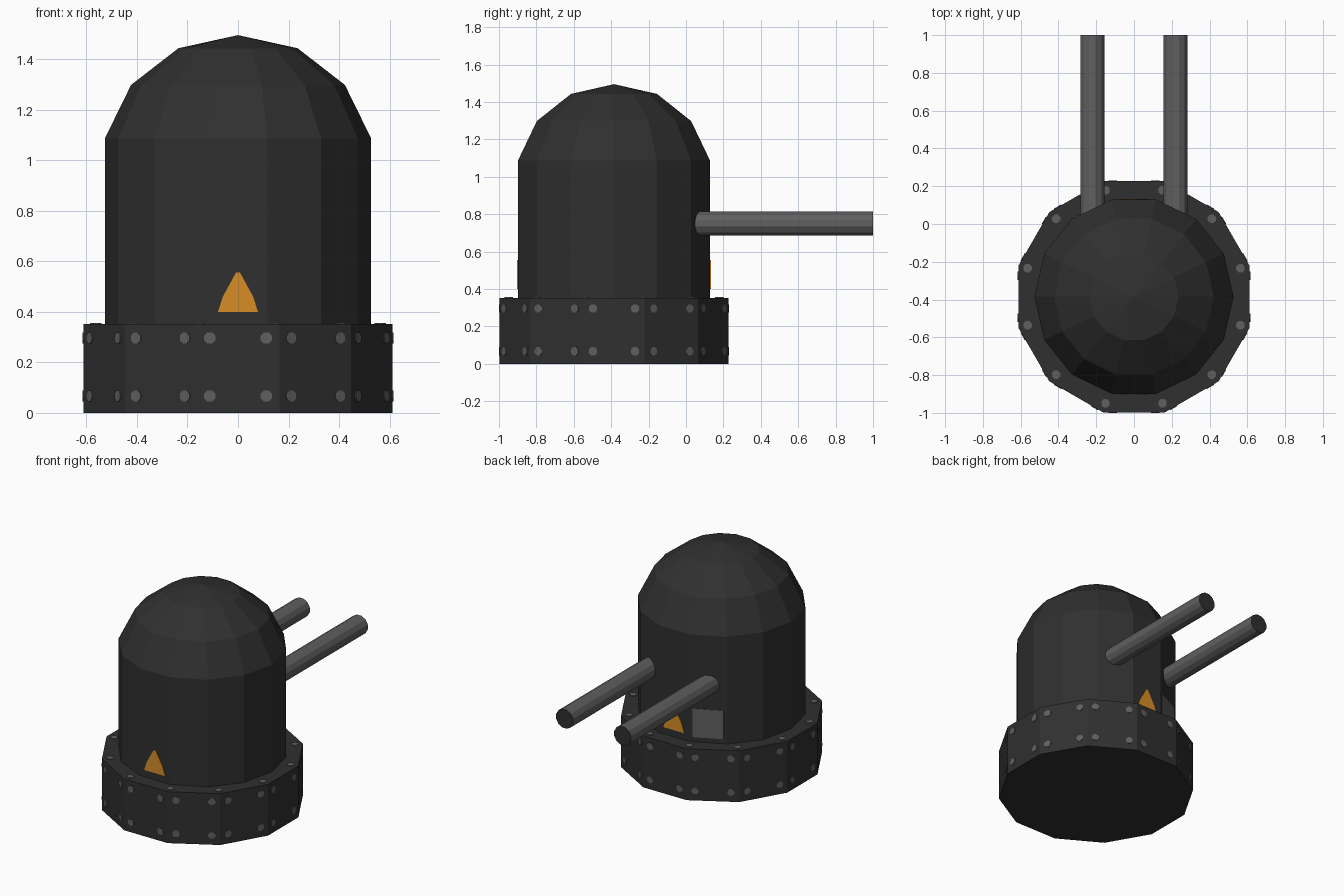
import bpy, bmesh, math
from mathutils import Matrix, Vector

if "Cube" in bpy.data.objects:
    bpy.data.objects.remove(bpy.data.objects["Cube"])

CY = -0.385                      # y of the turret axis
AP = 0.612                       # base apothem
BODY_AP = 0.527 * math.cos(math.pi / 14)


def mat(name, c):
    m = bpy.data.materials.new(name)
    m.diffuse_color = (*c, 1)
    m.use_nodes = True
    m.node_tree.nodes["Principled BSDF"].inputs["Base Color"].default_value = m.diffuse_color
    return m


DARK = mat("dark_metal", (0.029, 0.029, 0.029))
GREY = mat("grey_metal", (0.115, 0.115, 0.115))
ORANGE = mat("warning_orange", (0.68, 0.27, 0.02))


def finish(name, bm, *mats):
    bmesh.ops.recalc_face_normals(bm, faces=bm.faces)
    me = bpy.data.meshes.new(name)
    bm.to_mesh(me)
    bm.free()
    for m in mats:
        me.materials.append(m)
    ob = bpy.data.objects.new(name, me)
    bpy.context.collection.objects.link(ob)
    return ob


def lathe(name, profile, sides, phase, material):
    """Stack of n-sided rings (radius, z); radius 0 closes to a point."""
    bm = bmesh.new()
    prev = None
    for r, z in profile:
        if r == 0:
            tip = bm.verts.new((0, CY, z))
            for i in range(sides):
                bm.faces.new((prev[i], prev[(i + 1) % sides], tip))
            break
        ring = []
        for i in range(sides):
            a = phase + 2 * math.pi * i / sides
            ring.append(bm.verts.new((r * math.cos(a), CY + r * math.sin(a), z)))
        if prev:
            for i in range(sides):
                j = (i + 1) % sides
                bm.faces.new((prev[i], prev[j], ring[j], ring[i]))
        else:
            bm.faces.new(ring)
        prev = ring
    else:
        bm.faces.new(prev)
    return finish(name, bm, material)


def wall(angle, apothem, t, z):
    """Frame on a vertical wall: local x sideways, y up, z outward."""
    n = Vector((math.cos(angle), math.sin(angle), 0))
    s = Vector((-n.y, n.x, 0))
    p = Vector((0, CY, z)) + n * apothem + s * t
    return Matrix(((s.x, 0, n.x, p.x), (s.y, 0, n.y, p.y), (0, 1, 0, p.z), (0, 0, 0, 1)))


def plate(name, outline, frame, material, thick=0.004):
    bm = bmesh.new()
    f = bm.faces.new([bm.verts.new((x, y, -0.002)) for x, y in outline])
    ext = bmesh.ops.extrude_face_region(bm, geom=[f])
    bmesh.ops.translate(bm, vec=(0, 0, thick + 0.002),
                        verts=[v for v in ext["geom"] if isinstance(v, bmesh.types.BMVert)])
    bm.transform(frame)
    return finish(name, bm, material)


# Twelve-sided base and fourteen-sided domed body
lathe("base_ring", [(AP / math.cos(math.pi / 12), 0), (AP / math.cos(math.pi / 12), 0.352)],
      12, math.pi / 12, DARK)
lathe("domed_body", [(0.527, 0.34), (0.527, 1.086), (0.423, 1.298), (0.236, 1.443), (0, 1.495)],
      14, 0, DARK)

# Bolts: two rows on every base side, one at every top corner
bm = bmesh.new()


def bolt(frame):
    bmesh.ops.create_cone(bm, cap_ends=True, segments=8, radius1=0.024, radius2=0.024,
                          depth=0.008, matrix=frame @ Matrix.Rotation(math.pi / 8, 4, 'Z'))


for k in range(12):
    a = k * math.pi / 6
    for t in (-0.112, 0.112):
        for z in (0.067, 0.296):
            bolt(wall(a, AP, t, z))
    c = a + math.pi / 12
    bolt(Matrix.Translation((0.583 * math.cos(c), CY + 0.583 * math.sin(c), 0.352)))
finish("base_bolts", bm, GREY)

# Twin barrels with dark muzzles
for side, x in (("left", -0.22), ("right", 0.22)):
    bm = bmesh.new()
    bmesh.ops.create_cone(bm, cap_ends=True, segments=12, radius1=0.066, radius2=0.066, depth=1.05,
                          matrix=Matrix.Translation((x, 0.475, 0.75))
                          @ Matrix.Rotation(math.pi / 2, 4, 'X') @ Matrix.Rotation(math.pi / 12, 4, 'Z'))
    for f in bm.faces:
        if f.calc_center_median().y > 0.99:
            f.material_index = 1
    finish(side + "_barrel", bm, GREY, DARK)

# Warning triangles on the front and back faces
tri = [(-0.079, 0), (0.079, 0), (0.06, 0.06), (0.008, 0.155), (-0.008, 0.155), (-0.06, 0.06)]
for name, a in (("front", -math.pi / 2), ("back", math.pi / 2)):
    plate(name + "_warning_triangle", tri, wall(a, BODY_AP, 0, 0.4), ORANGE)

# Access panel on the face left of the back
plate("access_panel", [(-0.098, -0.098), (0.098, -0.098), (0.098, 0.098), (-0.098, 0.098)],
      wall(math.pi / 2 + math.pi / 7, BODY_AP, 0, 0.483), GREY)
